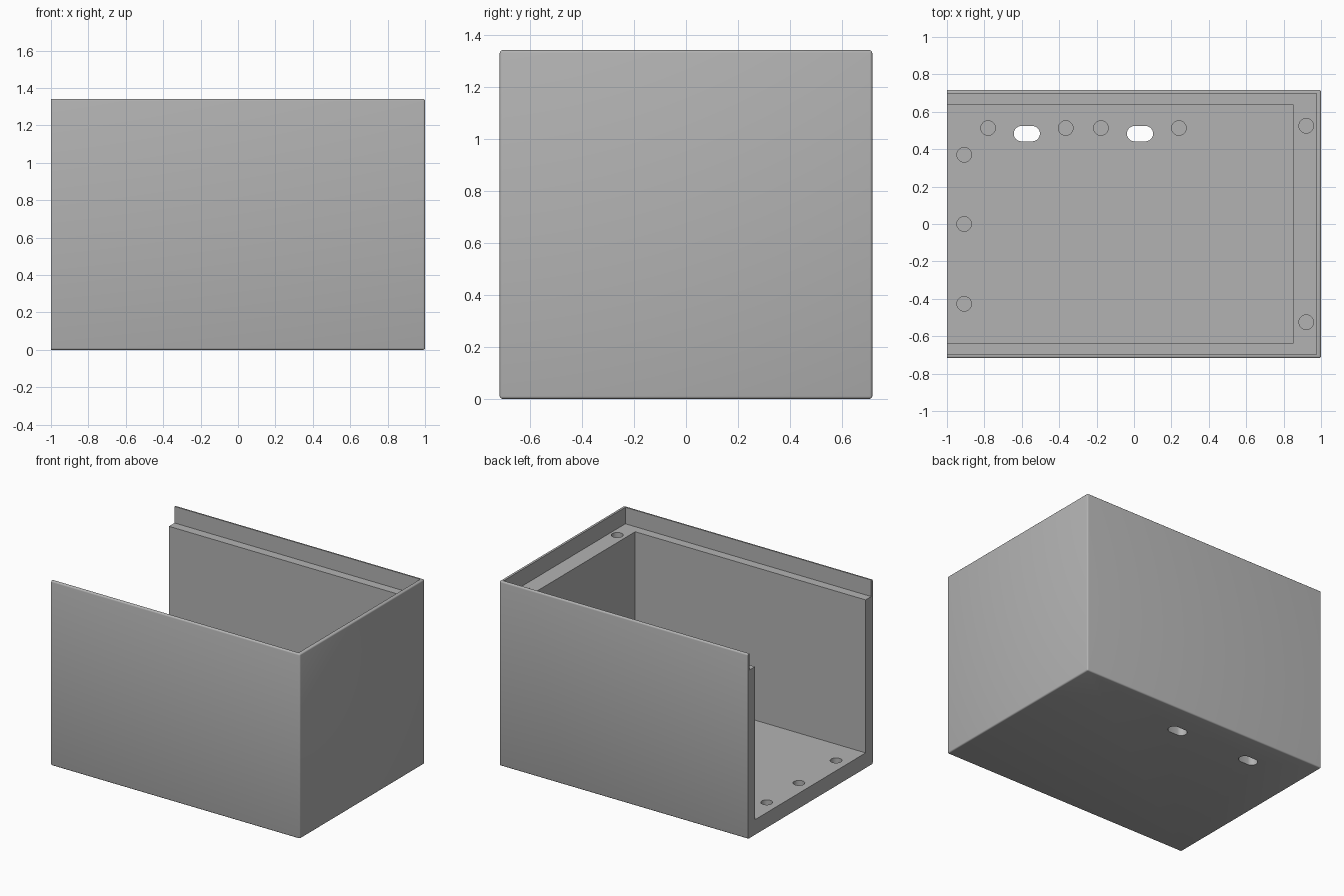
import bpy
import bmesh
import math
from mathutils import Matrix, Vector

if "Cube" in bpy.data.objects:
    bpy.data.objects.remove(bpy.data.objects["Cube"], do_unlink=True)

WIDTH, HEIGHT = 0.717, 1.342      # half depth and full height
FLOOR, SHELF = 0.11, HEIGHT - 0.12
OVER = 0.2                        # how far cutters pass the open end and top

grey = bpy.data.materials.new("plain grey")
grey.use_nodes = True
colour = (0.45, 0.45, 0.45, 1)
grey.diffuse_color = colour
grey.node_tree.nodes["Principled BSDF"].inputs["Base Color"].default_value = colour


def finish(name, bm):
    mesh = bpy.data.meshes.new(name)
    bmesh.ops.recalc_face_normals(bm, faces=bm.faces)
    bm.to_mesh(mesh)
    bm.free()
    mesh.materials.append(grey)
    obj = bpy.data.objects.new(name, mesh)
    bpy.context.collection.objects.link(obj)
    return obj


def box_mesh(low, high):
    low, high = Vector(low), Vector(high)
    bm = bmesh.new()
    bmesh.ops.create_cube(bm, size=1, matrix=Matrix.Translation((low + high) / 2)
                          @ Matrix.Diagonal((*(high - low), 1)))
    return bm


def slot_mesh(x, y, bottom, top, radius, half_straight=0.0):
    """Upright cylinder, stretched along x into a rounded slot."""
    bm = bmesh.new()
    bmesh.ops.create_cone(bm, cap_ends=True, segments=32, radius1=radius,
                          radius2=radius, depth=top - bottom,
                          matrix=Matrix.Rotation(math.pi / 32, 4, 'Z'))
    for v in bm.verts:
        v.co.x += math.copysign(half_straight, v.co.x)
        v.co += Vector((x, y, (top + bottom) / 2))
    return bm


# Outer block, softly rounded everywhere except round the open end
bm = box_mesh((-1, -WIDTH, 0), (1, WIDTH, HEIGHT))
edges = [e for e in bm.edges if max(v.co.x for v in e.verts) > 0]
bmesh.ops.bevel(bm, geom=edges, offset=0.01, segments=3, profile=0.5, affect='EDGES')
box = finish("open_box", bm)

# Main cavity and the wider lid recess
cutters = [
    finish("cavity_cutter", box_mesh((-1 - OVER, -0.635, FLOOR), (0.853, 0.635, HEIGHT + OVER))),
    finish("lid_recess_cutter", box_mesh((-1 - OVER, -0.699, SHELF), (0.977, 0.699, HEIGHT + OVER))),
]

# Blind round holes in the floor and in the end shelf
floor_holes = [(-0.908, 0.37), (-0.908, 0), (-0.908, -0.427)]
floor_holes += [(x, 0.513) for x in (-0.78, -0.365, -0.177, 0.24)]
for x, y in floor_holes:
    cutters.append(finish("floor_hole_cutter", slot_mesh(x, y, FLOOR - 0.07, FLOOR + 0.1, 0.039)))
for side in (-1, 1):
    cutters.append(finish("shelf_hole_cutter",
                          slot_mesh(0.921, side * 0.525, SHELF - 0.08, SHELF + 0.05, 0.039)))

# Two slots right through the floor
for x in (-0.573, 0.032):
    cutters.append(finish("slot_cutter", slot_mesh(x, 0.483, -0.1, FLOOR + 0.1, 0.041, 0.029)))

bpy.context.view_layer.objects.active = box
for cutter in cutters:
    cutter.hide_render = True
    cut = box.modifiers.new("cut", 'BOOLEAN')
    cut.operation, cut.solver, cut.object = 'DIFFERENCE', 'EXACT', cutter
    bpy.ops.object.modifier_apply(modifier=cut.name)
    bpy.data.objects.remove(cutter, do_unlink=True)

# Smooth the rounded edges and hole walls, keep the rest sharp
bpy.ops.object.select_all(action='DESELECT')
box.select_set(True)
bpy.ops.object.shade_smooth_by_angle(angle=math.radians(35))
